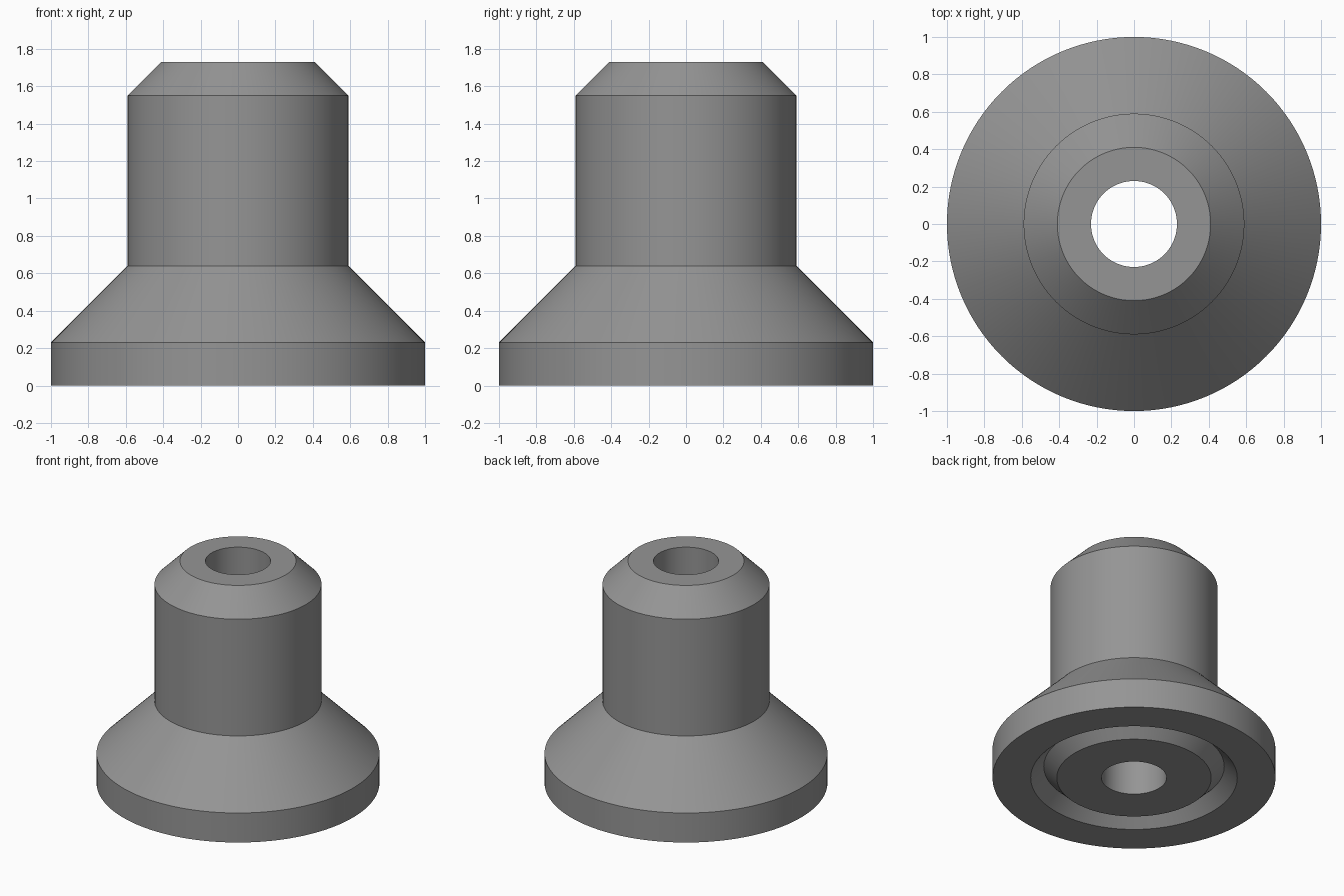
import bpy
import bmesh
import math

if "Cube" in bpy.data.objects:
    bpy.data.objects.remove(bpy.data.objects["Cube"])

SEGMENTS = 128

# Closed cross-section (radius, height), outside going up and bore going down
PROFILE = [
    (0.73, 0.0), (1.0, 0.0),        # flat underside rim
    (1.0, 0.23), (0.59, 0.64),      # flange and conical shoulder
    (0.59, 1.55), (0.41, 1.73),     # barrel and top chamfer
    (0.23, 1.73), (0.23, 0.0),      # through bore
    (0.546, 0.0), (0.638, 0.092),   # V-shaped ring groove underneath
]


def lathe(name, profile, material):
    """Revolve a closed profile around z."""
    bm = bmesh.new()
    rings = []
    for i in range(SEGMENTS):
        a = 2 * math.pi * i / SEGMENTS
        rings.append([bm.verts.new((r * math.cos(a), r * math.sin(a), z))
                      for r, z in profile])
    n = len(profile)
    for i in range(SEGMENTS):
        a, b = rings[i], rings[(i + 1) % SEGMENTS]
        for j in range(n):
            k = (j + 1) % n
            bm.faces.new((a[j], b[j], b[k], a[k]))
    bmesh.ops.recalc_face_normals(bm, faces=bm.faces)
    mesh = bpy.data.meshes.new(name)
    bm.to_mesh(mesh)
    bm.free()
    mesh.materials.append(material)
    obj = bpy.data.objects.new(name, mesh)
    bpy.context.collection.objects.link(obj)
    bpy.context.view_layer.objects.active = obj
    obj.select_set(True)
    bpy.ops.object.shade_smooth_by_angle(angle=math.radians(30))
    return obj


grey = bpy.data.materials.new("mid_grey")
grey.diffuse_color = (0.3, 0.3, 0.3, 1.0)
grey.use_nodes = True
grey.node_tree.nodes["Principled BSDF"].inputs["Base Color"].default_value = grey.diffuse_color

lathe("flanged_bushing", PROFILE, grey)
